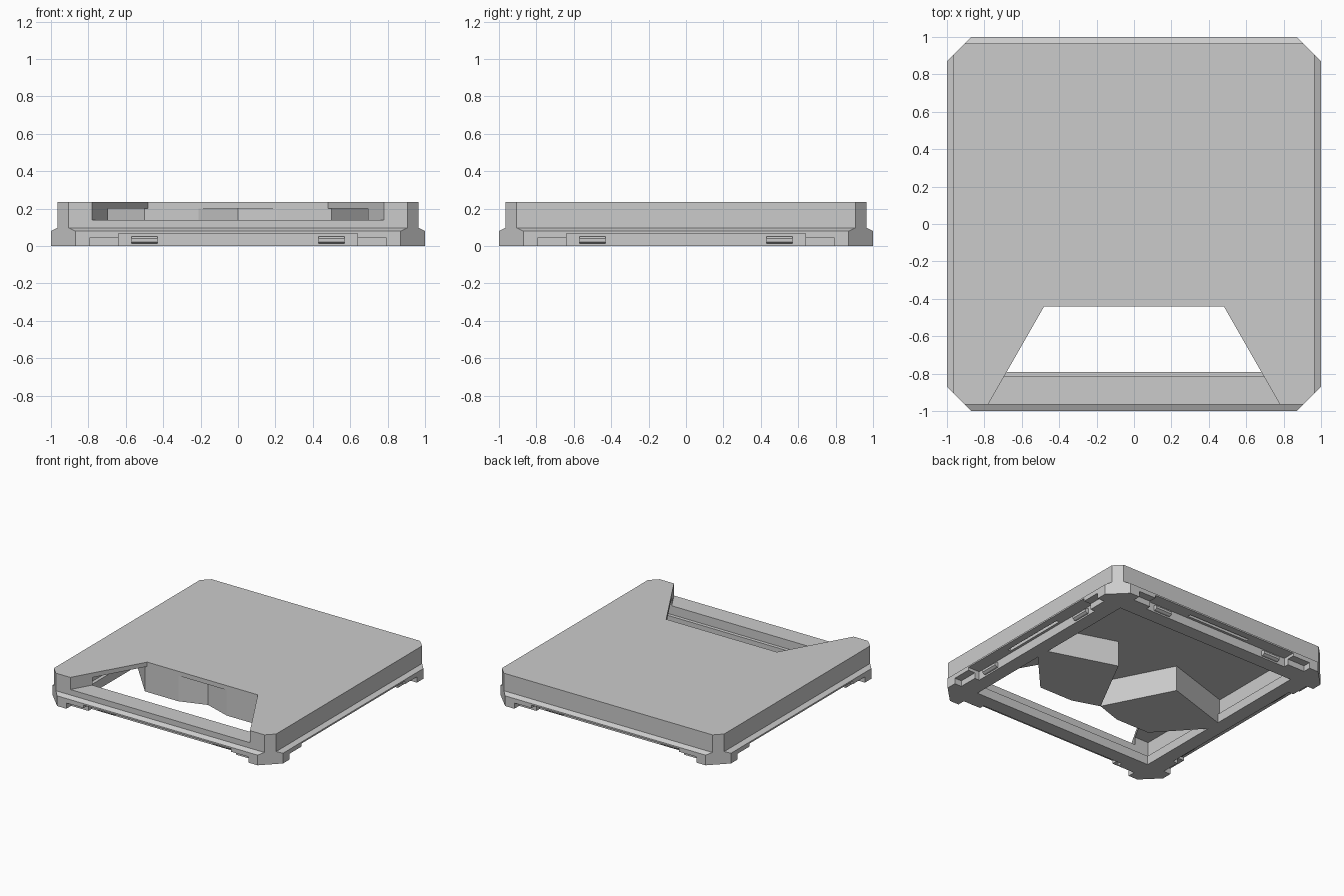
import bpy, bmesh, math
from mathutils import Matrix

if "Cube" in bpy.data.objects:
    bpy.data.objects.remove(bpy.data.objects["Cube"], do_unlink=True)

grey = bpy.data.materials.new("plain_grey")
grey.use_nodes = True
GREY = (0.6, 0.6, 0.6, 1)
grey.diffuse_color = GREY
grey.node_tree.nodes["Principled BSDF"].inputs["Base Color"].default_value = GREY


def loft(name, rings):
    """Solid through stacked rings of (outline, height)."""
    bm = bmesh.new()
    loops = [[bm.verts.new((x, y, z)) for x, y in pts] for pts, z in rings]
    n = len(loops[0])
    for a, b in zip(loops, loops[1:]):
        for i in range(n):
            j = (i + 1) % n
            bm.faces.new((a[i], a[j], b[j], b[i]))
    bm.faces.new(loops[0][::-1])
    bm.faces.new(loops[-1])
    bmesh.ops.recalc_face_normals(bm, faces=bm.faces)
    mesh = bpy.data.meshes.new(name)
    bm.to_mesh(mesh)
    bm.free()
    mesh.materials.append(grey)
    ob = bpy.data.objects.new(name, mesh)
    bpy.context.collection.objects.link(ob)
    return ob


def rect(x0, x1, y0, y1):
    return [(x0, y0), (x1, y0), (x1, y1), (x0, y1)]


def prism(name, pts, z0, z1):
    return loft(name, [(pts, z0), (pts, z1)])


def octagon(h, reach=1.87):
    """Square of half size h, clipped by the corner planes x + y = reach."""
    c = reach - h
    return [(c, -h), (h, -c), (h, c), (c, h), (-c, h), (-h, c), (-h, -c), (-c, -h)]


def cut(target, cutter):
    cutter.hide_render = True
    mod = target.modifiers.new("cut", "BOOLEAN")
    mod.operation = "DIFFERENCE"
    mod.solver = "EXACT"
    mod.object = cutter
    bpy.context.view_layer.objects.active = target
    bpy.ops.object.modifier_apply(modifier=mod.name)
    bpy.data.objects.remove(cutter, do_unlink=True)


# Tile body with a sloping ledge around the foot
body = loft("tile_body", [(octagon(1.0), 0), (octagon(1.0), 0.08),
                          (octagon(0.965), 0.097), (octagon(0.965), 0.235)])

# Hollow underside with a stepped inner lip
wide, narrow = 0.815, 0.79
inside = [(rect(-h, h, -h, h), z) for h, z in
          ((narrow, -0.1), (narrow, 0.07), (wide, 0.071), (wide, 0.2))]
cut(body, loft("hollow_cutter", inside))

# Trapezoid opening at the front; its sides continue past the wall
slope = 0.30 / 0.525
edge = 0.48 + slope * (1.1 - 0.44)
cut(body, prism("opening_cutter", [(-edge, -1.1), (edge, -1.1), (0.48, -0.44), (-0.48, -0.44)],
                0.14, 0.4))

# Stepped clip channel and slot under each side
for k in range(4):
    turn = Matrix.Rotation(k * math.pi / 2, 4, "Z")
    for half, near, far, z0, z1 in ((0.79, 0.94, 1.1, -0.1, 0.045),
                                    (0.64, 0.90, 1.1, -0.1, 0.068),
                                    (0.27, 0.92, 0.945, 0.05, 0.1)):
        cutter = prism("channel_cutter", rect(-half, half, -far, -near), z0, z1)
        cutter.data.transform(turn)
        cut(body, cutter)
    # Small clips on the channel wall
    for side in (-1, 1):
        x = side * 0.5
        def pad(h, d):
            return [(-0.89 - d, h)]
        clip = loft("channel_clip", [(rect(x - 0.07, x + 0.07, -0.915, -0.89), 0.012),
                                     (rect(x - 0.07, x + 0.07, -0.93, -0.89), 0.022),
                                     (rect(x - 0.07, x + 0.07, -0.93, -0.89), 0.04),
                                     (rect(x - 0.07, x + 0.07, -0.915, -0.89), 0.052)])
        clip.data.transform(turn)

# Pair of faceted supports hanging below the top plate
for label, s in (("left", 1), ("right", -1)):
    outline = [(0, -0.37), (0.21, -0.44), (0.5, -0.44), (0.81, -0.1), (0.81, -0.02), (0.27, 0.15)]
    prism(label + "_support", [(s * x, y) for x, y in outline], 0.0, 0.2)
